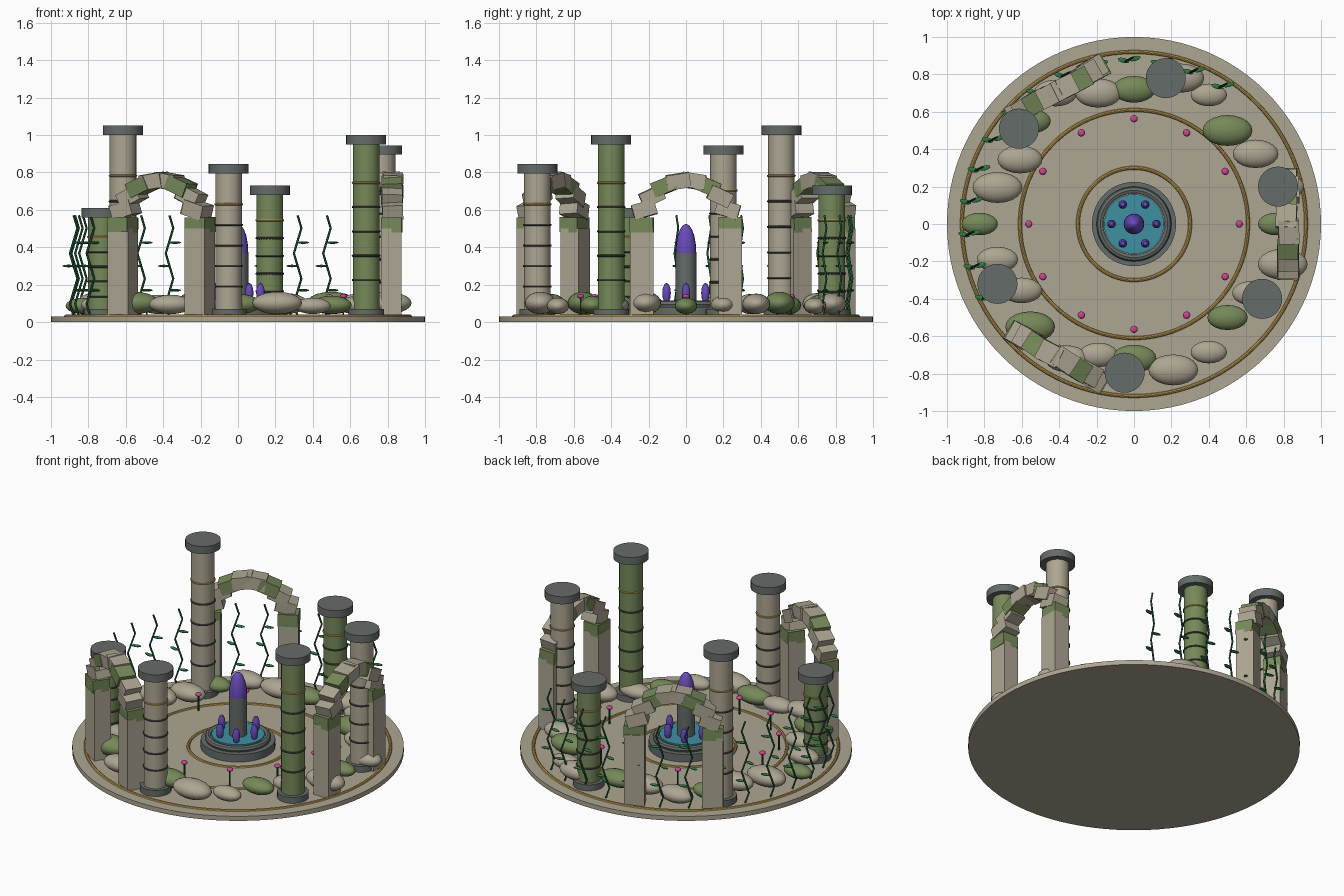
import bpy, math, random
from math import sin, cos, pi, radians
from mathutils import Matrix, Vector, Euler

if "Cube" in bpy.data.objects:
    bpy.data.objects.remove(bpy.data.objects["Cube"])

random.seed(4)


def mat(name, r, g, b):
    m = bpy.data.materials.new(name)
    m.diffuse_color = (r, g, b, 1)
    m.use_nodes = True
    m.node_tree.nodes["Principled BSDF"].inputs["Base Color"].default_value = m.diffuse_color
    return m


TAN = mat("sandstone", .42, .38, .29)
MOSS = mat("moss", .18, .25, .10)
GREY = mat("dark_stone", .13, .15, .14)
GOLD = mat("gold", .50, .32, .08)
DARK = mat("dark_band", .06, .06, .05)
TEAL = mat("water", .05, .28, .36)
PURPLE = mat("crystal", .14, .07, .50)
PINK = mat("petal", .60, .06, .28)
LEAF = mat("leaf", .03, .20, .06)
VINE = mat("vine", .01, .08, .03)


def finish(name, m, smooth=True):
    o = bpy.context.object
    o.name = name
    o.data.materials.append(m)
    if smooth:
        bpy.ops.object.shade_smooth_by_angle()
    return o


def cyl(name, m, x, y, z0, z1, r, n=32):
    bpy.ops.mesh.primitive_cylinder_add(vertices=n, radius=r, depth=z1 - z0,
                                        location=(x, y, (z0 + z1) / 2))
    return finish(name, m)


def ring(name, m, x, y, z, R, r, n=48):
    bpy.ops.mesh.primitive_torus_add(location=(x, y, z), major_radius=R, minor_radius=r,
                                     major_segments=n, minor_segments=8)
    return finish(name, m)


def ball(name, m, loc, scale, rot=0, n=20):
    bpy.ops.mesh.primitive_uv_sphere_add(segments=n, ring_count=n // 2, radius=1,
                                         location=loc, rotation=(0, 0, rot))
    o = finish(name, m)
    o.scale = scale
    return o


def box(name, m, matrix, size):
    bpy.ops.mesh.primitive_cube_add(size=1)
    o = finish(name, m, False)
    o.matrix_world = matrix @ Matrix.Diagonal((*size, 1))
    return o


# round floor with inlaid gold rings
cyl("floor", TAN, 0, 0, 0, .03, 1.0, 96)
for R, r in ((.92, .010), (.61, .010), (.30, .010)):
    ring("floor_ring", GOLD, 0, 0, .03, R, r, 96)

# fountain: stepped basin, water, pillar with crystal tip, small crystals
cyl("basin_base", GREY, 0, 0, .03, .08, .225, 48)
cyl("basin_tier", TAN, 0, 0, .08, .105, .185, 48)
ring("basin_rim", GREY, 0, 0, .095, .18, .02)
cyl("water", TEAL, 0, 0, .10, .115, .16, 48)
cyl("fountain_pillar", GREY, 0, 0, .11, .37, .055)
ball("fountain_crystal", PURPLE, (0, 0, .37), (.055, .055, .155))
for i in range(6):
    a = i * pi / 3
    ball("small_crystal", PURPLE, (.12 * cos(a), .12 * sin(a), .155), (.023, .023, .055), n=12)

# ruined columns: x, y, height, stone
COLUMNS = [(.17, .78, .73, MOSS), (-.615, .51, 1.05, TAN), (.77, .20, .945, TAN),
           (.685, -.40, 1.0, MOSS), (-.05, -.795, .845, TAN), (-.73, -.32, .61, MOSS)]
for x, y, h, m in COLUMNS:
    cyl("column_base", GREY, x, y, .03, .07, .095)
    cyl("column_shaft", m, x, y, .06, h - .045, .071)
    cyl("column_cap", GREY, x, y, h - .05, h, .107)
    for i in range(5):
        ring("column_band", GOLD if i == 4 else DARK, x, y, h * (.225 + .13 * i), .071, .006, 28)

# three arches facing the centre, with uneven moss-flecked blocks
for yaw in (0, 2 * pi / 3, 4 * pi / 3):
    base = Matrix.Rotation(yaw, 4, 'Z') @ Matrix.Translation((.82, 0, 0))
    for s in (-1, 1):
        box("arch_pillar", TAN, base @ Matrix.Translation((0, s * .237, .265)), (.11, .125, .47))
    for i in range(10):
        t = i * pi / 9
        p = Matrix.Translation((random.uniform(-.008, .008), .237 * cos(t), .52 + .237 * sin(t)))
        tilt = Euler((-.45 * sin(2 * t), random.uniform(-.06, .06), random.uniform(-.06, .06)))
        box("arch_block", MOSS if i % 3 == 0 else TAN,
            base @ p @ tilt.to_matrix().to_4x4(), (.11, .125, .08))

# boulders around the edge: x, y, half length, mossy
BOULDERS = [(-.19, .70, .125, 0), (0, .72, .115, 1), (.25, .78, .125, 0), (.40, .69, .097, 0),
            (.50, .50, .133, 1), (.65, .375, .122, 0), (.76, 0, .097, 1), (.795, -.215, .133, 0),
            (.63, -.37, .105, 0), (.50, -.50, .108, 1), (.40, -.685, .097, 0),
            (.21, -.78, .133, 0), (0, -.72, .12, 1), (-.19, -.70, .105, 0), (-.36, -.72, .115, 0),
            (-.555, -.55, .133, 1), (-.60, -.355, .11, 0), (-.73, -.19, .11, 0),
            (-.825, 0, .097, 1), (-.73, .195, .133, 0), (-.61, .345, .12, 0),
            (-.55, .55, .105, 1), (-.42, .70, .115, 0), (.80, .20, .11, 0)]
for x, y, r, mossy in BOULDERS:
    ball("boulder", MOSS if mossy else TAN, (x, y, .045 + .43 * r), (r, r * .62, r * .45))

# ring of twelve flowers
for i in range(12):
    x, y = .563 * cos(i * pi / 6), .563 * sin(i * pi / 6)
    cyl("flower_stem", VINE, x, y, .03, .135, .005, 8)
    ball("flower_head", PINK, (x, y, .138), (.02, .02, .012), n=12)

# climbing vines along the back and left, with alternating leaves
for i in range(14):
    a = 1.0 + .2 * i
    x, y = .88 * cos(a), .88 * sin(a)
    cu = bpy.data.curves.new("vine", 'CURVE')
    cu.dimensions = '3D'
    cu.bevel_depth = .006
    cu.bevel_resolution = 1
    sp = cu.splines.new('POLY')
    sp.points.add(8)
    for k, pt in enumerate(sp.points):
        w = .02 * sin(k * pi / 2 + pi)
        pt.co = (x + w, y + w * .5, .03 + .0675 * k, 1)
    cu.materials.append(VINE)
    bpy.context.collection.objects.link(bpy.data.objects.new("vine", cu))
    for k, z in enumerate((.17, .30, .425)):
        s = -1 if k % 2 else 1
        ball("vine_leaf", LEAF, (x + s * .03, y + s * .005, z), (.034, .014, .007), .25 * s, 10)
